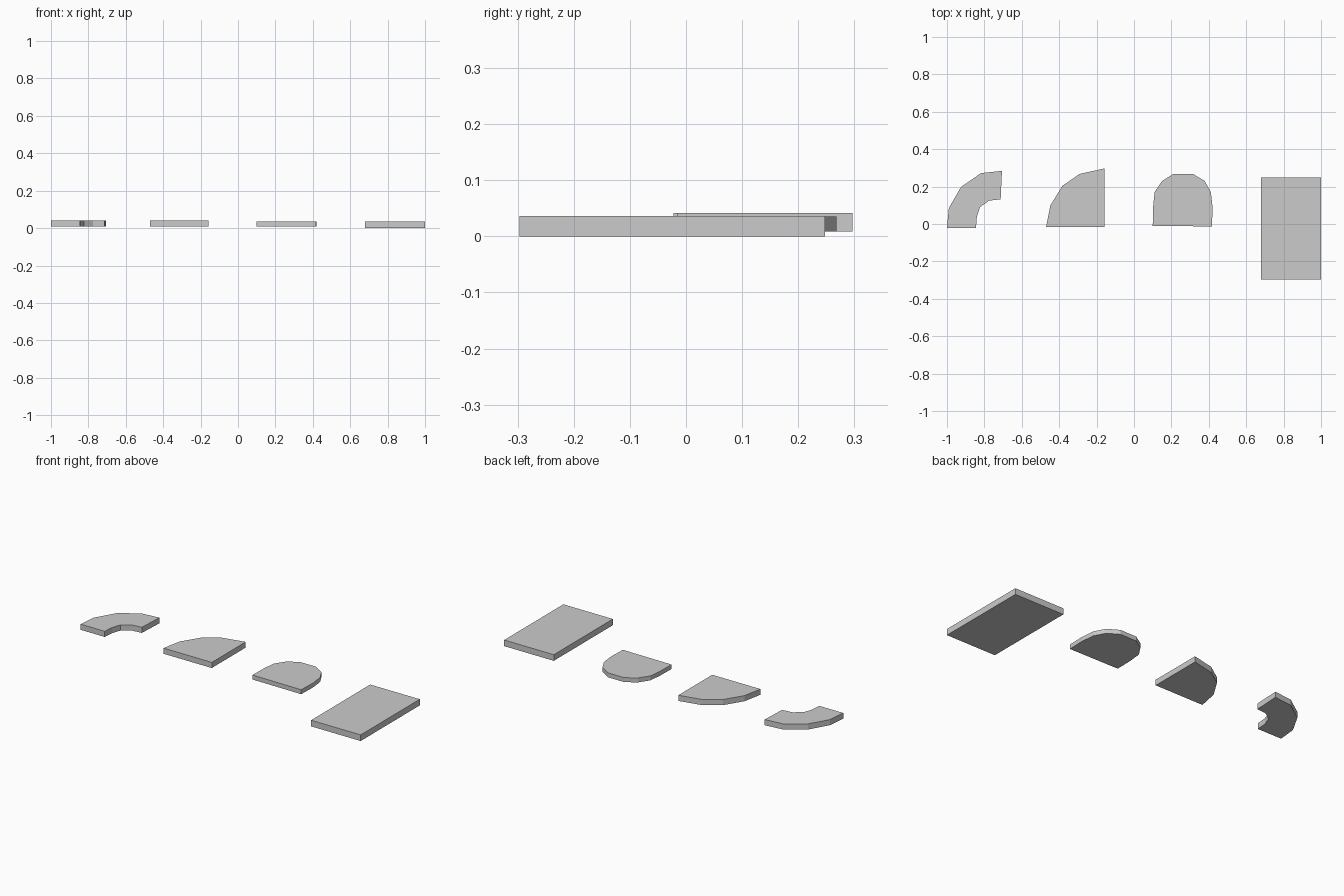
import bpy
import bmesh


def slab(name, outline, z0, z1):
    """Extrude a flat outline into a plate."""
    bm = bmesh.new()
    face = bm.faces.new([bm.verts.new((x, y, z0)) for x, y in outline])
    top = bmesh.ops.extrude_face_region(bm, geom=[face])["geom"]
    for v in top:
        if isinstance(v, bmesh.types.BMVert):
            v.co.z = z1
    bmesh.ops.recalc_face_normals(bm, faces=bm.faces[:])
    mesh = bpy.data.meshes.new(name)
    bm.to_mesh(mesh)
    bm.free()
    obj = bpy.data.objects.new(name, mesh)
    bpy.context.collection.objects.link(obj)
    return obj


# Curved quarter-ring tile
slab("curved_tile", [
    (-1.0, -0.022), (-0.99, 0.085), (-0.925, 0.198), (-0.818, 0.272), (-0.706, 0.284),
    (-0.713, 0.132), (-0.775, 0.125), (-0.823, 0.09), (-0.84, 0.04), (-0.845, -0.022),
], 0.009, 0.042)

# Quarter-disc corner tile
slab("corner_tile", [
    (-0.47, -0.016), (-0.447, 0.1), (-0.382, 0.205), (-0.29, 0.268),
    (-0.158, 0.297), (-0.158, -0.016),
], 0.009, 0.042)

# Round-ended tile
slab("round_end_tile", [
    (0.10, -0.01), (0.102, 0.09), (0.11, 0.17), (0.15, 0.23), (0.211, 0.268),
    (0.315, 0.268), (0.378, 0.23), (0.411, 0.17), (0.42, 0.09), (0.417, -0.013),
], 0.009, 0.035)

# Straight rectangular tile
slab("straight_tile", [(0.68, -0.297), (1.0, -0.297), (1.0, 0.248), (0.68, 0.248)], 0.0, 0.036)
